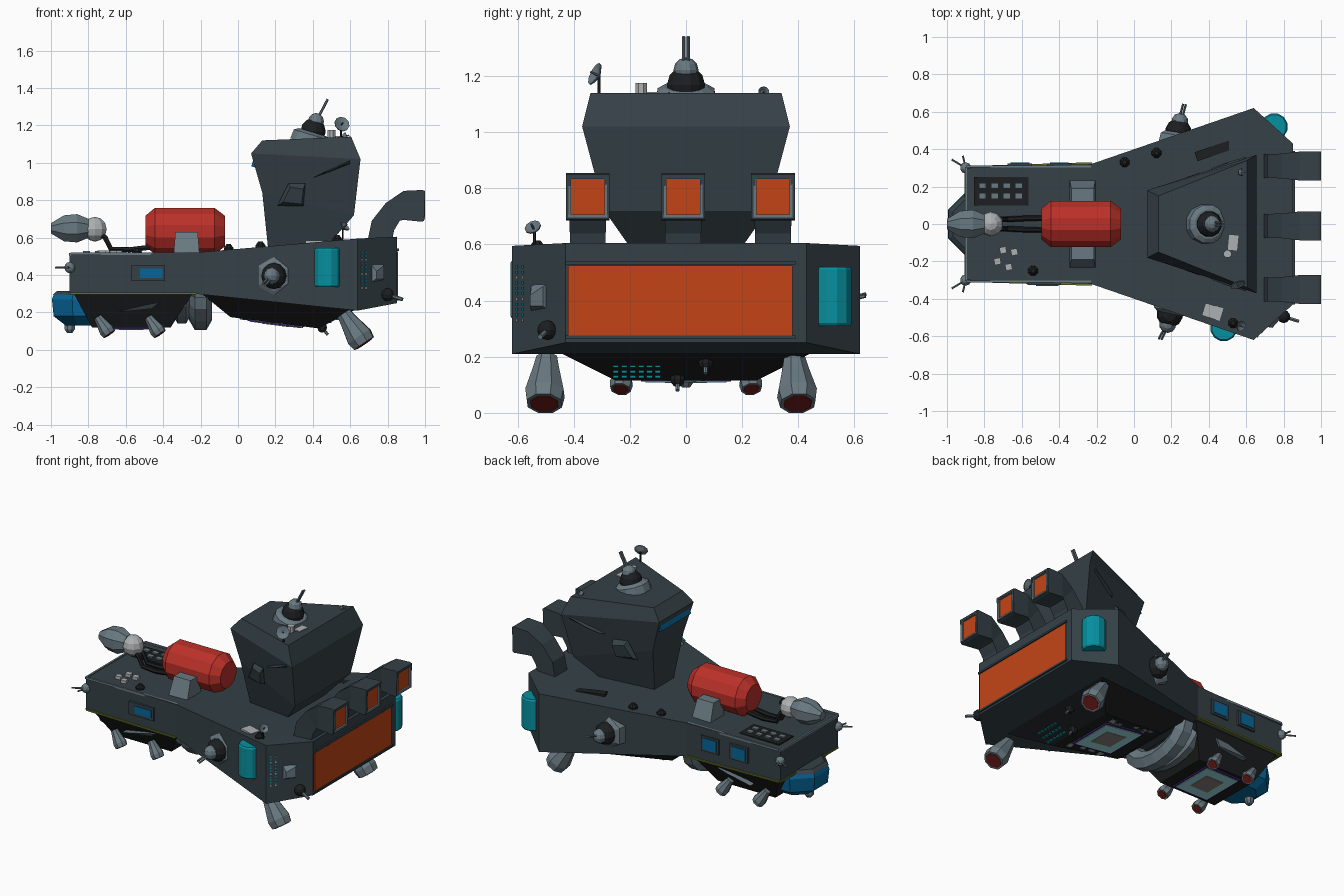
import bpy, bmesh, random
from math import cos, sin, pi
from mathutils import Vector, Matrix

if "Cube" in bpy.data.objects:
    bpy.data.objects.remove(bpy.data.objects["Cube"])

random.seed(4)
COL = dict(hull=(.035, .052, .062), dark=(.012, .013, .014), steel=(.14, .19, .22), pale=(.42, .44, .45),
           red=(.5, .03, .022), orange=(.55, .06, .008), blue=(.002, .13, .32), cyan=(.002, .28, .35),
           ice=(.35, .75, .8), purple=(.06, .02, .18), olive=(.13, .17, .02), maroon=(.16, .012, .01),
           taupe=(.25, .22, .21))
MATS = {}
for k, c in COL.items():
    MATS[k] = bpy.data.materials.new(k)
    MATS[k].diffuse_color = (*c, 1)


def finish(name, bm, mat):
    bmesh.ops.recalc_face_normals(bm, faces=bm.faces)
    me = bpy.data.meshes.new(name)
    bm.to_mesh(me)
    bm.free()
    me.materials.append(MATS[mat])
    ob = bpy.data.objects.new(name, me)
    bpy.context.collection.objects.link(ob)
    return ob


def loft(name, rings, mat='hull'):
    """Skin a list of equal-length point rings and cap both ends."""
    bm = bmesh.new()
    rows = [[bm.verts.new(p) for p in r] for r in rings]
    n = len(rows[0])
    for a, b in zip(rows, rows[1:]):
        for i in range(n):
            bm.faces.new((a[i], a[(i + 1) % n], b[(i + 1) % n], b[i]))
    bm.faces.new(rows[0])
    bm.faces.new(rows[-1])
    return finish(name, bm, mat)


def lathe(name, p, d, prof, mat='steel', n=8):
    """Revolve (distance, radius) pairs about direction d from point p."""
    q = Vector(d).to_track_quat('Z', 'Y')
    ring = lambda t, r: [Vector(p) + q @ Vector((r * cos((i + .5) * 2 * pi / n), r * sin((i + .5) * 2 * pi / n), t))
                         for i in range(n)]
    return loft(name, [ring(t, r) for t, r in prof], mat)


def ball(name, p, r, mat='steel', n=10):
    return lathe(name, p, (0, 0, 1), [(-r * cos(a * pi / 6), max(r * sin(a * pi / 6), .002)) for a in range(7)], mat, n)


def rod(name, a, b, r, mat='steel', n=6, r2=None):
    d = Vector(b) - Vector(a)
    return lathe(name, a, d, [(0, r), (d.length, r2 or r)], mat, n)


def tube(name, path, r, mat):
    cu = bpy.data.curves.new(name, 'CURVE')
    cu.dimensions, cu.bevel_depth, cu.bevel_resolution = '3D', r, 1
    sp = cu.splines.new('POLY')
    sp.points.add(len(path) - 1)
    for pt, co in zip(sp.points, path):
        pt.co = (*co, 1)
    sp.use_smooth = False
    cu.materials.append(MATS[mat])
    bpy.context.collection.objects.link(bpy.data.objects.new(name, cu))


def box(name, c, s, mat='hull', rz=0, ry=0):
    bm = bmesh.new()
    m = Matrix.Translation(c) @ Matrix.Rotation(rz, 4, 'Z') @ Matrix.Rotation(ry, 4, 'Y') @ Matrix.Diagonal((*s, 1))
    bmesh.ops.create_cube(bm, size=1, matrix=m)
    return finish(name, bm, mat)


def sym(pts):
    """Close a half outline of (x, y, z) points by mirroring it over y."""
    return list(pts) + [(x, -y, z) for x, y, z in reversed(pts)]


# Main hull with flared stern, lofted along x
loft('hull', [sym([(x, y, z0), (x, y, z1)]) for x, y, z0, z1 in
              ((-.9, .30, .30, .51), (-.23, .32, .30, .52), (.64, .62, .21, .595), (.85, .43, .25, .605))])
loft('front_belly', [sym([(-.88, .28, .305), (-.24, .29, .305)]), sym([(-.78, .18, .12), (-.36, .18, .12)])], 'dark')
loft('rear_belly', [sym([(-.2, .28, .305), (.64, .46, .22)]), sym([(-.04, .2, .175), (.43, .25, .115)])], 'dark')
box('stern_glow_panel', (.85, -.02, .4), (.012, .80, .25), 'orange')
for z in (.27, .535):
    box('stern_panel_trim', (.85, -.02, z), (.02, .82, .012))

# Trim rails and olive stripe on the bow section
for s in (-1, 1):
    box('deck_rail', (-.56, s * .307, .513), (.67, .012, .014), 'steel')
    box('side_stripe', (-.56, s * .309, .302), (.67, .022, .01), 'olive', s * .03)
box('bow_rail', (-.898, 0, .51), (.012, .61, .014), 'steel')
box('bow_stripe', (-.9, 0, .302), (.012, .6, .01), 'olive')

# Belly windows: purple frame, ice glass, grey centre
for x, z, ry, w in ((-.57, .118, 0, .13), (.2, .142, .127, .15)):
    box('belly_window_frame', (x, 0, z), (w * 2, .32, .012), 'purple', 0, ry)
    box('belly_window_glass', (x, 0, z - .003), (w * 1.85, .29, .012), 'ice', 0, ry)
    box('belly_window_core', (x, 0, z - .005), (w, .15, .012), 'taupe', 0, ry)

# Blue nose bowl under the bow
lathe('nose_bowl', (-.81, 0, .13), (0, 0, 1), [(0, .12), (.05, .19), (.14, .2), (.165, .19)], 'blue')
lathe('nose_bowl_lid', (-.81, 0, .295), (0, 0, 1), [(0, .196), (.02, .17)], 'hull')
lathe('nose_bowl_sensor', (-.9, 0, .09), (0, 0, 1), [(0, .015), (.02, .03), (.05, .03)], 'steel')

# Tower
def tower_ring(x0, z0, y0, x1, z1, y1):
    return sym([(x0, y0, z0), (x1, y1, z1)])
loft('tower', [tower_ring(.16, .55, .10, .49, .57, .185), tower_ring(.13, .84, .16, .62, .72, .29),
               tower_ring(.07, 1.05, .18, .655, 1.02, .37), tower_ring(.13, 1.12, .15, .605, 1.14, .34)])
box('tower_window', (.087, 0, 1.0), (.02, .31, .045), 'blue', 0, .28)
for s in (-1, 1):
    loft('tower_vent', [[(.21, s * .2, .77), (.35, s * .22, .77), (.36, s * .25, .89), (.27, s * .22, .89)],
                        [(.24, s * .225, .79), (.34, s * .25, .78), (.35, s * .275, .86), (.28, s * .25, .87)]])
    loft('tower_fin', [[(.40, s * .27, .92), (.60, s * .33, .99), (.60, s * .33, 1.02), (.50, s * .3, .97)],
                       [(.42, s * .30, .93), (.60, s * .36, 1.0), (.60, s * .36, 1.01), (.50, s * .33, .96)]])

# Gun turrets: top and both flanks
def turret(name, p, d, aim, n):
    p, d, aim = Vector(p), Vector(d).normalized(), Vector(aim)
    lathe(name + '_ring', p - d * .03, d, [(0, .11), (.05, .105), (.065, .08)], 'steel', n)
    ball(name + '_ball', p + d * .04, .07, 'dark', 12)
    c = p + d * .095
    ball(name + '_cap', c, .045, 'steel')
    side = d.cross(aim - c).normalized() * .008
    for s in (-1, 1):
        rod(name + '_barrel', c + side * s, aim + side * s, .007)
turret('top_turret', (.39, 0, 1.13), (.3, 0, 1), (.48, 0, 1.34), 12)
turret('left_flank_turret', (.2, -.445, .395), (-.2, -.945, 0), (.14, -.615, .35), 6)
turret('right_flank_turret', (.23, .455, .395), (.15, .945, 0), (.27, .64, .42), 6)

# Exhaust scoops over the stern
for y in (-.35, -.01, .31):
    def sec(xa, za, xb, zb, w):
        return [(xa, y - w, za), (xa, y + w, za), (xb, y + w, zb), (xb, y - w, zb)]
    loft('exhaust_scoop', [sec(.69, .57, .82, .57, .064), sec(.715, .69, .835, .64, .064),
                           sec(.79, .785, .865, .69, .066), sec(.885, .85, .885, .695, .077),
                           sec(.985, .855, .985, .685, .078), sec(1, .85, .995, .69, .078),
                           sec(1, .836, .995, .704, .062), sec(.98, .834, .98, .706, .06)])
    box('scoop_glow', (.982, y, .77), (.012, .118, .125), 'orange')
    for s in (-1, 1):
        box('scoop_lip', (.992, y, .77 + s * .068), (.014, .14, .01), 'steel')
        box('scoop_lip', (.992, y + s * .064, .77), (.014, .01, .14), 'steel')

# Red deck tank with cradle
lathe('red_tank', (-.495, 0, .635), (1, 0, 0), [(0, .085), (.05, .128), (.37, .128), (.425, .085)], 'red', 12)
for s in (-1, 1):
    loft('tank_cradle', [[(-.345, s * .24, .5), (-.205, s * .24, .5), (-.205, s * .09, .5), (-.345, s * .09, .5)],
                         [(-.335, s * .19, .63), (-.215, s * .19, .63), (-.215, s * .1, .63), (-.335, s * .1, .63)]], 'steel')

# Bow sensor head and hoses
ball('sensor_neck', (-.765, 0, .645), .066, 'pale')
lathe('sensor_pod', (-.8, 0, .65), (-1, 0, 0), [(0, .055), (.06, .082), (.13, .075), (.2, .03)], 'steel')
for s in (-1, 1):
    tube('hose', [(-.74, s * .02, .62), (-.71, s * .025, .6), (-.68, s * .025, .54), (-.58, s * .03, .535),
                  (-.46, s * .03, .55)], .015, 'dark')

# Cyan tanks set into the flank and the stern corner
for x, y, z in ((.48, -.555, .335), (.75, .52, .31)):
    lathe('cyan_tank', (x, y, z), (0, 0, 1), [(0, .066), (.01, .073), (.2, .073), (.21, .066)], 'cyan', 12)

# Thick saddle pipes arching between the bellies
for x, r, drop in ((-.2, .062, .14), (-.3, .045, .12)):
    tube('saddle_pipe', [(x, .23 * cos(a * pi / 8), .30 - drop * sin(a * pi / 8)) for a in range(9)], r, 'steel')

# Thrusters
def nozzle(name, p, d, k):
    d = Vector(d).normalized()
    lathe(name, p, d, [(0, .04 * k), (.05 * k, .05 * k), (.15 * k, .074 * k), (.195 * k, .066 * k)], 'steel', 8)
    lathe(name + '_core', Vector(p) + d * .191 * k, d, [(0, .054 * k), (.007 * k, .052 * k)], 'maroon', 8)
nozzle('stern_thruster', (.565, -.495, .195), (.56, -.05, -.83), 1)
nozzle('stern_thruster', (.565, .385, .195), (.56, .07, -.83), 1)
for x in (-.75, -.48):
    for s in (-1, 1):
        nozzle('bow_thruster', (x, s * .22, .175), (.55, s * .12, -.8), .57)

# Flank windows
box('left_window_frame', (-.48, -.317, .41), (.18, .02, .085))
box('left_window', (-.465, -.325, .41), (.12, .012, .05), 'blue')
for x in (-.4, -.61):
    box('right_window_frame', (x, .314, .42), (.13, .02, .1))
    box('right_window', (x, .322, .42), (.1, .014, .075), 'blue')
for s in (-1, 1):
    loft('belly_side_vent', [[(-.66, s * .27, .20), (-.46, s * .25, .22), (-.42, s * .27, .255), (-.5, s * .28, .24)],
                             [(-.66, s * .23, .20), (-.46, s * .23, .22), (-.42, s * .23, .255), (-.5, s * .23, .24)]], 'steel')

# Corner antennae and stern guns
for s in (-1, 1):
    ball('bow_antenna_ball', (-.9, s * .3, .44), .03)
    rod('bow_antenna', (-.9, s * .3, .44), (-.975, s * .345, .44), .006)
    rod('bow_antenna_cross', (-.915, s * .365, .44), (-.9, s * .3, .44), .006)
ball('stern_gun_ball', (.8, -.495, .295), .035, 'dark')
rod('stern_gun', (.8, -.495, .295), (.88, -.52, .27), .01)
loft('stern_wedge', [[(.71, -.55, .36), (.71, -.55, .46), (.77, -.495, .46), (.77, -.495, .37)],
                     [(.74, -.555, .38), (.74, -.555, .42), (.78, -.51, .45), (.78, -.51, .38)]], 'steel')

# Deck panels, domes and slot
box('deck_panel', (-.71, .175, .513), (.29, .15, .012), 'dark')
for i in range(8):
    box('deck_panel_part', (-.81 + i % 4 * .065, .15 + i // 4 * .055, .52), (.04, .03, .015), 'steel')
box('deck_slot', (.45, .4, .576), (.25, .05, .015), 'dark', .33)
for x, y, z in ((-.05, .33, .53), (-.54, -.25, .51), (.53, -.53, .58), (.12, .38, .545)):
    lathe('deck_dome', (x, y, z), (0, 0, 1), [(0, .028), (.015, .028), (.035, .012)], 'dark', 8)
for x, y in ((-.7, -.14), (-.64, -.15), (-.67, -.23), (-.73, -.2)):
    box('deck_box', (x, y, .52), (.035, .035, .025), 'pale', .2)
box('deck_plate', (.42, -.47, .578), (.1, .07, .015), 'pale', -.3)
box('roof_plate', (.53, -.1, 1.135), (.05, .08, .015), 'pale', -.1)
lathe('roof_can', (.5, -.16, 1.13), (0, 0, 1), [(0, .022), (.045, .022)], 'pale', 8)

# Dishes on masts
for p, d, h, r in (((.55, -.31, 1.12), (.3, -.8, .4), .08, .042), ((.56, .275, 1.11), (1, .1, .2), .03, .02),
                   ((.56, -.54, .58), (.6, -.3, .6), .07, .03)):
    tip = Vector(p) + Vector((0, 0, h))
    rod('dish_mast', p, tip, .006, 'dark')
    lathe('dish', tip, d, [(0, .012), (.015, r), (.02, r), (.008, .01)], 'steel', 10)
    rod('dish_feed', tip, tip + Vector(d).normalized() * .035, .004)

# Rows of running lights, belly plates and belly antennae
for i in range(11):
    for x, y in ((.66, -.602), (.683, -.581)):
        box('stern_light', (x, y, .33 + i * .019), (.008, .008, .01), 'cyan' if i % 4 else 'pale', .8)
for i in range(18):
    box('belly_light', (.46 + i // 6 * .035, -.25 + i % 6 * .03, .135 + i // 6 * .018), (.012, .02, .02), 'cyan')
for i in range(20):
    x, y = random.uniform(0, .4), random.choice((-1, 1)) * random.uniform(.17, .2)
    box('belly_plate', (x, y, .172 - x * .127), (.03, random.uniform(.01, .04), .012), random.choice(('steel', 'pale', 'hull')))
for x, y, z in ((.45, -.03, .12), (.56, .07, .18)):
    ball('belly_antenna_base', (x, y, z), .028, 'dark', 8)
    rod('belly_antenna', (x, y, z), (x + .03, y, z - .04), .008, 'steel')

for m in bpy.data.materials:
    if m.users and not m.is_grease_pencil:
        m.use_nodes = True
        m.node_tree.nodes["Principled BSDF"].inputs["Base Color"].default_value = m.diffuse_color
